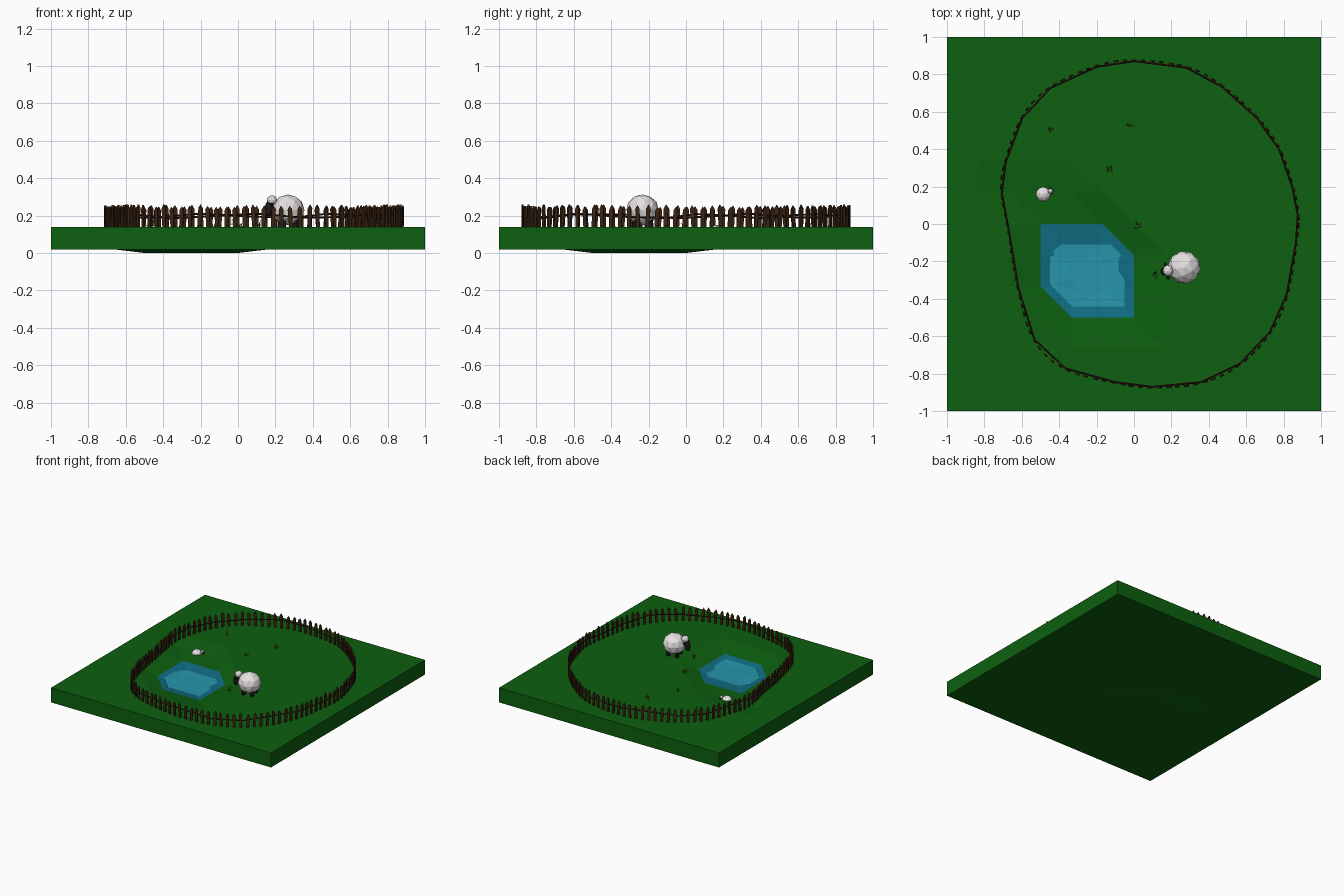
import bpy, bmesh, math, random
from mathutils import Vector, Matrix

if "Cube" in bpy.data.objects:
    bpy.data.objects.remove(bpy.data.objects["Cube"])

random.seed(4)
G = 0.14  # meadow level


def mat(name, r, g, b):
    m = bpy.data.materials.new(name)
    m.diffuse_color = (r, g, b, 1)
    m.use_nodes = True
    m.node_tree.nodes["Principled BSDF"].inputs["Base Color"].default_value = m.diffuse_color
    return m


GRASS = mat("grass green", 0.004, 0.115, 0.005)
SHORE = mat("deep water blue", 0.005, 0.155, 0.23)
WATER = mat("water teal", 0.02, 0.30, 0.41)
WOOD = mat("dark brown wood", 0.045, 0.018, 0.006)
RAIL = mat("red brown rail", 0.04, 0.008, 0.006)
WOOL = mat("white wool", 0.84, 0.80, 0.80)
BLACK = mat("black skin", 0.012, 0.010, 0.010)
BLADE = mat("tuft green", 0.10, 0.25, 0.03)
STRAW = mat("straw yellow", 0.30, 0.22, 0.06)


def finish(bm, name, *mats):
    me = bpy.data.meshes.new(name)
    bm.normal_update()
    bm.to_mesh(me)
    bm.free()
    for m in mats:
        me.materials.append(m)
    ob = bpy.data.objects.new(name, me)
    bpy.context.collection.objects.link(ob)
    return ob


# ---- meadow slab: diagonal triangle grid with a hexagonal pond hollow
N = 6


def in_pond(i, j):
    return -3 <= i <= 0 and -3 <= j <= 0 and -5 <= i + j <= -1


def height(i, j, top):
    if not top:
        return 0.0 if in_pond(i, j) else 0.02
    if in_pond(i, j):
        if i in (-2, -1) and j in (-2, -1):
            return 0.098 if j == -1 else 0.08
        return 0.113
    if j == 1 and i in (-4, -3, -2):
        return 0.122
    return G


bm = bmesh.new()
rng = range(-N, N + 1)
v = {(i, j, t): bm.verts.new((i / N, j / N, height(i, j, t)))
     for i in rng for j in rng for t in (True, False)}
for i in range(-N, N):
    for j in range(-N, N):
        for tri in (((i, j), (i + 1, j), (i, j + 1)),
                    ((i + 1, j), (i + 1, j + 1), (i, j + 1))):
            f = bm.faces.new([v[p + (True,)] for p in tri])
            f.material_index = int(all(in_pond(*p) for p in tri))
            bm.faces.new([v[p + (False,)] for p in reversed(tri)])
for k in range(-N, N):
    for a, b in (((k, -N), (k + 1, -N)), ((N, k), (N, k + 1)),
                 ((k + 1, N), (k, N)), ((-N, k + 1), (-N, k))):
        bm.faces.new([v[a + (False,)], v[b + (False,)], v[b + (True,)], v[a + (True,)]])
finish(bm, "meadow", GRASS, SHORE)

# ---- pond water surface
bm = bmesh.new()
edge = [(-.45, -.16), (-.39, -.11), (-.12, -.11), (-.05, -.17), (-.05, -.44), (-.33, -.44), (-.45, -.32)]
ring = [bm.verts.new((x, y, 0.107)) for x, y in edge]
inner = [bm.verts.new((-.25 + (x + .25) * .5, -.27 + (y + .27) * .5, 0.107 + random.uniform(-.006, .004)))
         for x, y in edge]
n = len(edge)
for k in range(n):
    q = (k + 1) % n
    bm.faces.new([ring[q], ring[k], inner[k]])
    bm.faces.new([ring[q], inner[k], inner[q]])
bm.faces.new(inner[::-1])
finish(bm, "pond_water", WATER)

# ---- fence path: closed smooth loop through a few points
path = [(0, .875), (-.2, .845), (-.45, .73), (-.6, .57), (-.69, .33), (-.71, .17), (-.67, -.05),
        (-.62, -.35), (-.535, -.62), (-.37, -.775), (-.1, -.85), (.1, -.875), (.36, -.85), (.57, -.75),
        (.73, -.58), (.82, -.38), (.87, -.1), (.88, .05), (.85, .2), (.78, .4), (.66, .57),
        (.47, .74), (.28, .84)]
P = [Vector(p) for p in path]
M = len(P)
fine = []
for k in range(M):
    a, b, c, d = (P[(k + s) % M] for s in (-1, 0, 1, 2))
    for s in range(12):
        t = s / 12
        fine.append(0.5 * (2 * b + (c - a) * t + (2 * a - 5 * b + 4 * c - d) * t * t
                           + (3 * b - a - 3 * c + d) * t ** 3))
lengths = [0.0]
for k in range(len(fine)):
    lengths.append(lengths[-1] + (fine[(k + 1) % len(fine)] - fine[k]).length)

# ---- pickets: pointed boards spaced evenly along the loop
bm = bmesh.new()
COUNT = 108
k = 0
for c in range(COUNT):
    s = lengths[-1] * c / COUNT
    while lengths[k + 1] < s:
        k += 1
    p, q = fine[k], fine[(k + 1) % len(fine)]
    pos = p.lerp(q, (s - lengths[k]) / (lengths[k + 1] - lengths[k]))
    h, w = random.uniform(.105, .12), .0115
    prof = [(-w * .8, -.003), (w * .8, -.003), (w, h * .85), (0, h), (-w, h * .82)]
    m = (Matrix.Translation((pos.x, pos.y, G))
         @ Matrix.Rotation(math.atan2(q.y - p.y, q.x - p.x), 4, 'Z')
         @ Matrix.Rotation(random.uniform(-.07, .07), 4, 'Y'))
    back, front = ([bm.verts.new(m @ Vector((x, y, z))) for x, z in prof] for y in (.005, -.005))
    bm.faces.new(front)
    bm.faces.new(back[::-1])
    for a in range(5):
        b = (a + 1) % 5
        bm.faces.new([front[b], front[a], back[a], back[b]])
finish(bm, "fence_pickets", WOOD)

# ---- rail: thin wavy tube around the loop
cu = bpy.data.curves.new("fence_rail", 'CURVE')
cu.dimensions = '3D'
cu.bevel_depth = 0.005
cu.bevel_resolution = 0
sp = cu.splines.new('POLY')
sp.points.add(M - 1)
for k, p in enumerate(P):
    sp.points[k].co = (p.x * .995, p.y * .995, .198 + .013 * math.sin(k * 1.9), 1)
sp.use_cyclic_u = True
cu.materials.append(RAIL)
bpy.context.collection.objects.link(bpy.data.objects.new("fence_rail", cu))


# ---- sheep, modelled facing +x with the body centre at the origin
def ball(bm, centre, scale, index, sub=2, tilt=0.0):
    m = (Matrix.Translation(centre) @ Matrix.Rotation(tilt, 4, 'Y') @ Matrix.Diagonal((*scale, 1)))
    old = set(bm.faces)
    bmesh.ops.create_icosphere(bm, subdivisions=sub, radius=1, matrix=m)
    for f in set(bm.faces) - old:
        f.material_index = index


def sheep(name, loc, turn, size):
    bm = bmesh.new()
    ball(bm, (0, 0, 0), (.088, .088, .083), 0)                      # woolly body
    ball(bm, (.088, 0, .052), (.028, .03, .027), 0)                 # wool tuft
    ball(bm, (.105, 0, .008), (.023, .024, .052), 1, 2, -.15)       # long face
    for s in (-1, 1):
        ball(bm, (.095, s * .033, .03), (.010, .016, .009), 1, 1)   # ears
        for x in (-.035, .035):                                     # legs
            bmesh.ops.create_cone(bm, cap_ends=True, segments=8, radius1=.017, radius2=.014, depth=.065,
                                  matrix=Matrix.Translation((x, s * .035, -.06)))
    for f in bm.faces:
        if f.calc_center_median().z < -.03 and len(f.verts) != 3:
            f.material_index = 1
    ob = finish(bm, name, WOOL, BLACK)
    ob.location, ob.rotation_euler.z, ob.scale = loc, turn, (size,) * 3


sheep("sheep", (.268, -.232, .23), math.pi + .2, 1.0)
sheep("lamb", (-.485, .16, .112), .4, .47)

# ---- grass tufts: bent tapering blades
bm = bmesh.new()
for cx, cy, h in ((-.45, .5, .065), (-.02, .53, .06), (-.13, .29, .035), (.11, -.27, .05), (.02, -.01, .03)):
    for b in range(6):
        a = random.uniform(0, math.tau)
        d, side = Vector((math.cos(a), math.sin(a), 0)), Vector((-math.sin(a), math.cos(a), 0)) * .003
        base = Vector((cx, cy, height(round(cx * 6), round(cy * 6), True) - .004)) + d * random.uniform(0, .012)
        hh = h * random.uniform(.6, 1)
        mid, tip = base + d * .004 + Vector((0, 0, hh * .6)), base + d * .016 + Vector((0, 0, hh))
        l0, r0, l1, r1, t = (bm.verts.new(x) for x in (base - side, base + side, mid - side, mid + side, tip))
        for f in (bm.faces.new((l0, r0, r1, l1)), bm.faces.new((l1, r1, t))):
            f.material_index = b % 2
finish(bm, "grass_tufts", BLADE, STRAW)
